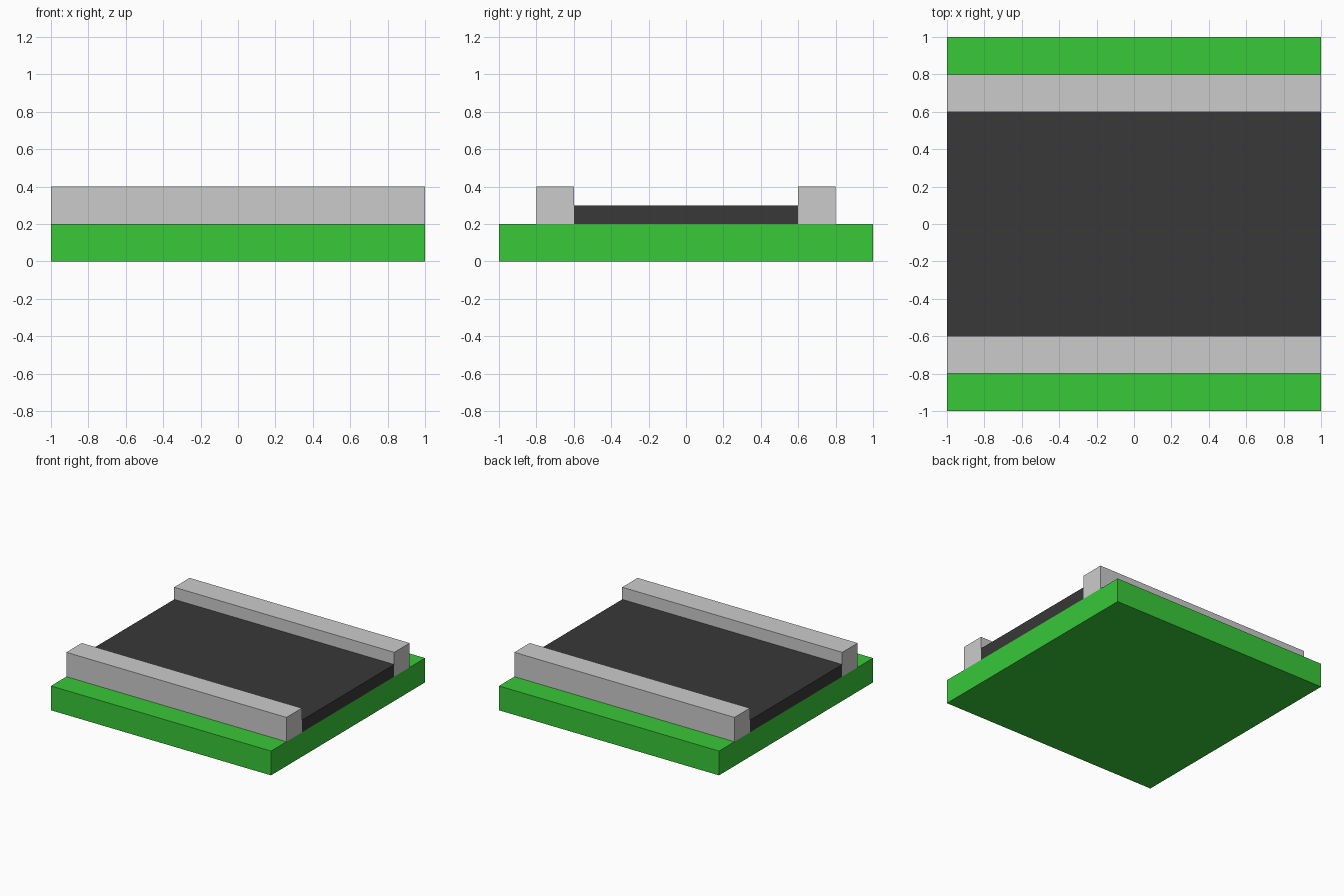
import bpy
import bmesh

if "Cube" in bpy.data.objects:
    bpy.data.objects.remove(bpy.data.objects["Cube"])


def material(name, color):
    mat = bpy.data.materials.new(name)
    mat.diffuse_color = color
    mat.use_nodes = True
    mat.node_tree.nodes["Principled BSDF"].inputs["Base Color"].default_value = mat.diffuse_color
    return mat


def box(name, x, y, z, mat=None):
    """Box spanning the given (min, max) ranges."""
    bm = bmesh.new()
    bmesh.ops.create_cube(bm, size=1)
    for v in bm.verts:
        v.co = [r[0] if c < 0 else r[1] for c, r in zip(v.co, (x, y, z))]
    mesh = bpy.data.meshes.new(name)
    bm.to_mesh(mesh)
    bm.free()
    if mat:
        mesh.materials.append(mat)
    obj = bpy.data.objects.new(name, mesh)
    bpy.context.collection.objects.link(obj)
    return obj


green = material("grass_green", (0.04, 0.58, 0.04, 1))
asphalt = material("asphalt_dark", (0.04, 0.04, 0.04, 1))
length = (-1, 1)

# Grass base slab
box("grass_base", length, (-1, 1), (0, 0.2), green)

# Road surface between the kerbs
box("road", length, (-0.6, 0.6), (0.2, 0.3), asphalt)

# Raised kerbs on both sides
box("front_kerb", length, (-0.8, -0.6), (0.2, 0.4))
box("back_kerb", length, (0.6, 0.8), (0.2, 0.4))
